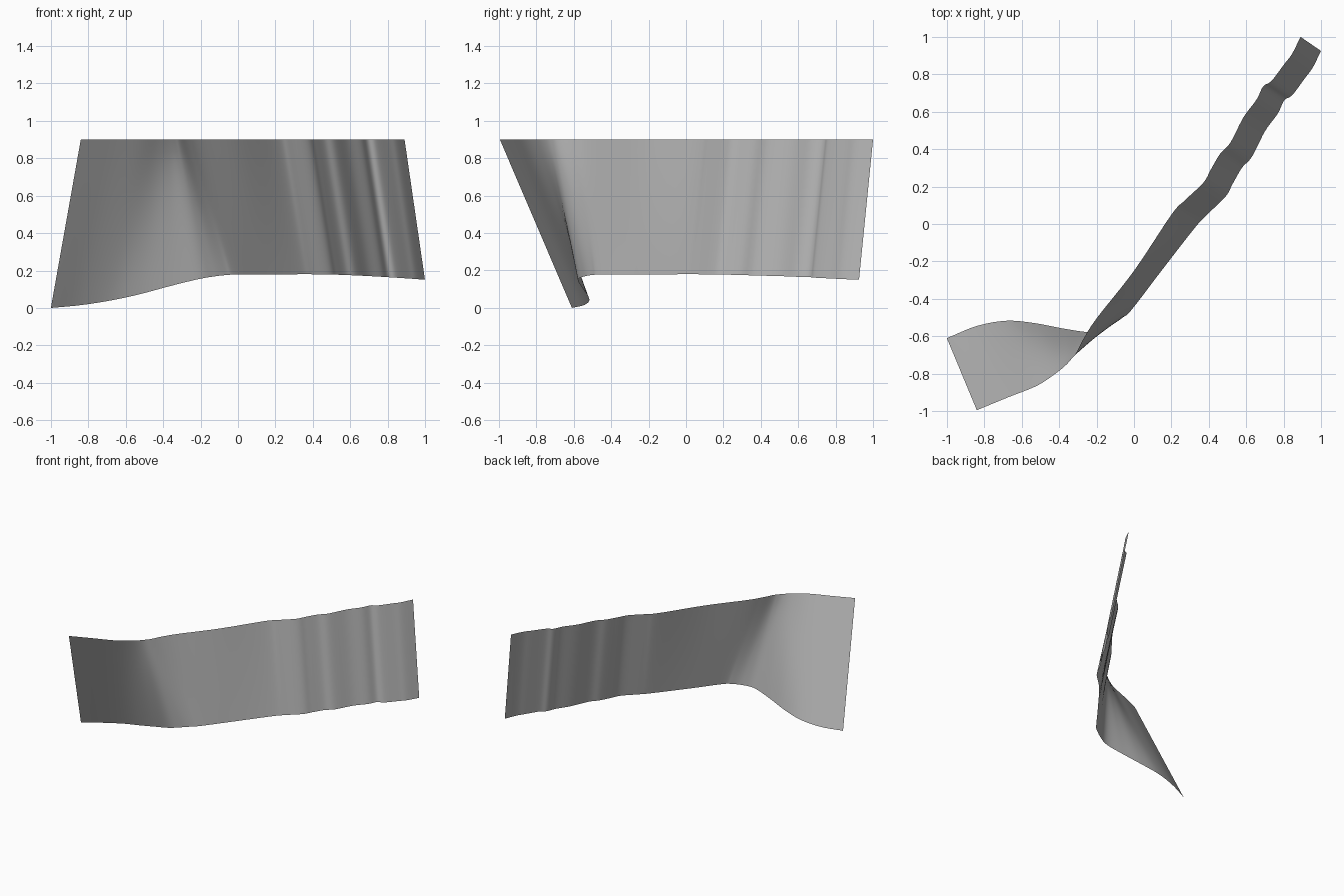
import bpy
import bmesh
from mathutils import Vector

STEPS = 6     # columns between neighbouring guide lines
ROWS = 12     # strips from lower edge to upper edge
TOP = 0.9     # height of the level upper edge

cube = bpy.data.objects.get("Cube")
if cube:
    bpy.data.objects.remove(cube, do_unlink=True)

# Twisting end: upper edge x, y, then lower edge x, y, z
twist = [
    (-.84, -.995, -1, -.61, 0),
    (-.67, -.925, -.84, -.545, .015),
    (-.52, -.865, -.68, -.517, .04),
    (-.42, -.8, -.53, -.53, .072),
    (-.365, -.755, -.37, -.56, .115),
    (-.335, -.722, -.22, -.578, .152),
    (-.31, -.69, -.13, -.545, .168),
    (-.265, -.605, -.06, -.5, .176),
    (-.195, -.498, -.01, -.455, .178),
    (0, -.25, .135, -.265, .178),
]
# Rippled run: the lower edge follows the upper edge at a steady lean
ripple = [
    (.2, .05), (.27, .125), (.37, .22), (.41, .29), (.46, .375),
    (.515, .435), (.585, .57), (.655, .665), (.69, .735), (.735, .765),
    (.805, .857), (.845, .91), (.89, 1),
]

guides = [(Vector((a, b, TOP)), Vector((c, d, e))) for a, b, c, d, e in twist]
for x, y in ripple:
    drop = .18 - .03 * max(0, (x - .3) / .6) ** 1.5
    lean = .125 - .018 * x
    guides.append((Vector((x, y, TOP)), Vector((x + lean, y - .075, drop))))


def smooth_path(points):
    """Smooth curve running through every guide point."""
    ends = [2 * points[0] - points[1]] + points + [2 * points[-1] - points[-2]]
    path = []
    for p, q, r, s in zip(ends, ends[1:], ends[2:], ends[3:]):
        for i in range(STEPS):
            t = i / STEPS
            path.append(q + (r - p) * t / 2
                        + (2 * p - 5 * q + 4 * r - s) * t * t / 2
                        + (3 * q - p - 3 * r + s) * t ** 3 / 2)
    return path + [points[-1]]


upper = smooth_path([g[0] for g in guides])
lower = smooth_path([g[1] for g in guides])

# Ruled sheet stretched between the two edges
bm = bmesh.new()
columns = [[bm.verts.new(low.lerp(high, r / ROWS)) for r in range(ROWS + 1)]
           for low, high in zip(lower, upper)]
for left, right in zip(columns, columns[1:]):
    for r in range(ROWS):
        face = bm.faces.new((left[r], right[r], right[r + 1], left[r + 1]))
        face.smooth = True
mesh = bpy.data.meshes.new("curved_wall")
bm.to_mesh(mesh)
bm.free()
wall = bpy.data.objects.new("curved_wall", mesh)
bpy.context.collection.objects.link(wall)

# Plain grey finish
grey = bpy.data.materials.new("plain_grey")
grey.use_nodes = True
colour = (.45, .45, .45, 1)
grey.diffuse_color = colour
grey.node_tree.nodes["Principled BSDF"].inputs["Base Color"].default_value = colour
mesh.materials.append(grey)
